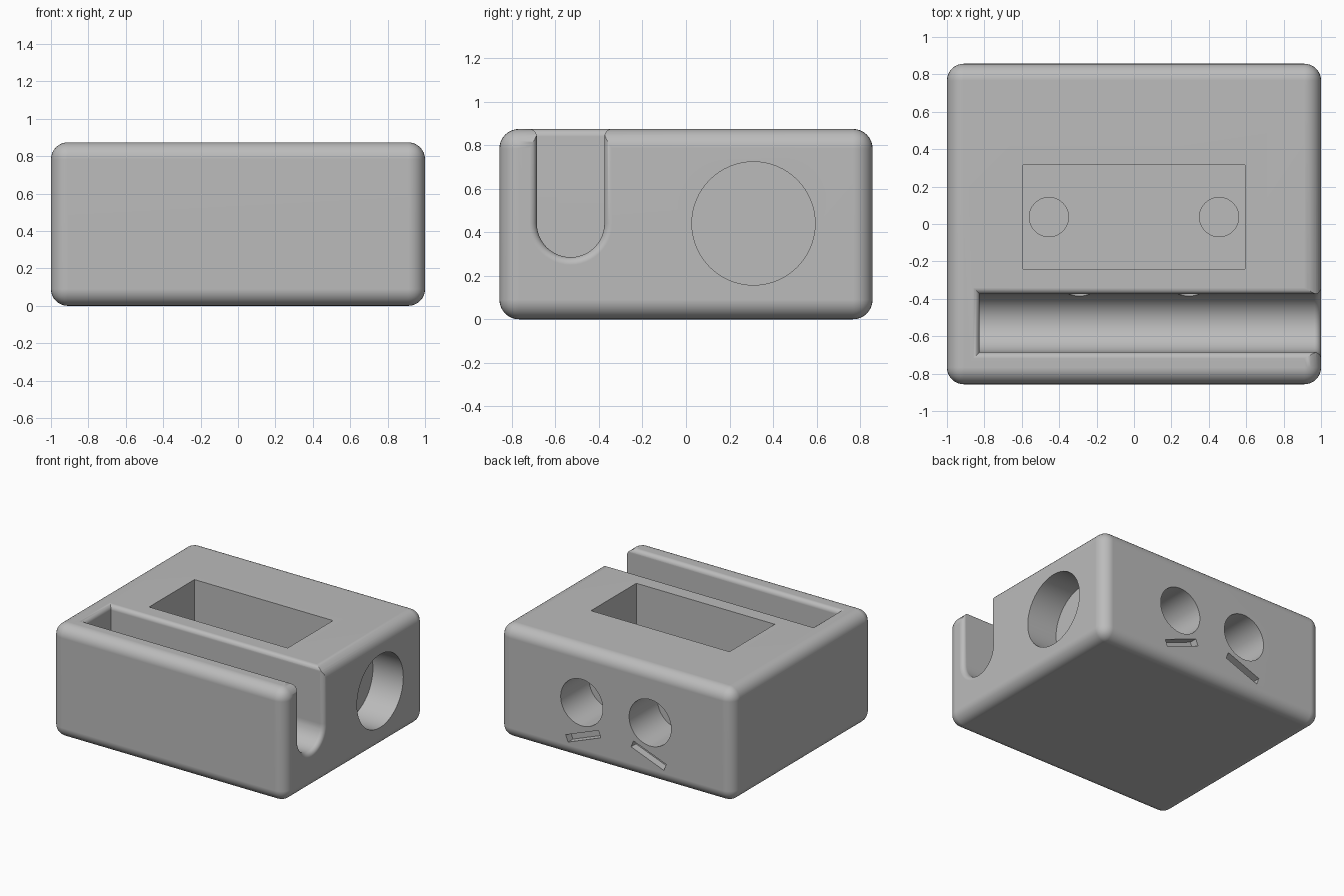
import bpy, bmesh, math
from mathutils import Matrix, Vector

if "Cube" in bpy.data.objects:
    bpy.data.objects.remove(bpy.data.objects["Cube"], do_unlink=True)

HEIGHT, HALF_Y, MID = 0.874, 0.857, 0.44

# Plain grey material
grey = bpy.data.materials.new("plain_grey")
grey.use_nodes = True
colour = (0.5, 0.5, 0.5, 1)
grey.diffuse_color = colour
grey.node_tree.nodes["Principled BSDF"].inputs["Base Color"].default_value = colour


def add_object(name, bm):
    bmesh.ops.recalc_face_normals(bm, faces=bm.faces)
    mesh = bpy.data.meshes.new(name)
    bm.to_mesh(mesh)
    bm.free()
    mesh.materials.append(grey)
    obj = bpy.data.objects.new(name, mesh)
    bpy.context.collection.objects.link(obj)
    return obj


def box(name, low, high, turn=None):
    low, high = Vector(low), Vector(high)
    bm = bmesh.new()
    bmesh.ops.create_cube(bm, size=1)
    matrix = Matrix.Translation((low + high) / 2) @ (turn or Matrix())
    bm.transform(matrix @ Matrix.Diagonal((high - low).to_4d()))
    return add_object(name, bm)


def rod(name, start, end, radius, sides=64):
    start, end = Vector(start), Vector(end)
    axis = end - start
    bm = bmesh.new()
    bmesh.ops.create_cone(bm, cap_ends=True, segments=sides, radius1=radius,
                          radius2=radius, depth=axis.length)
    turn = axis.to_track_quat('Z', 'Y').to_matrix().to_4x4()
    bm.transform(Matrix.Translation((start + end) / 2) @ turn)
    return add_object(name, bm)


def loft(name, sections):
    bm = bmesh.new()
    rings = [[bm.verts.new(p) for p in s] for s in sections]
    for a, b in zip(rings, rings[1:]):
        for i in range(len(a)):
            j = (i + 1) % len(a)
            bm.faces.new((a[i], a[j], b[j], b[i]))
    bm.faces.new(rings[0])
    bm.faces.new(rings[-1])
    return add_object(name, bm)


# Rounded main block
body = box("holder_body", (-1, -HALF_Y, 0), (1, HALF_Y, HEIGHT))
bpy.context.view_layer.objects.active = body
body.select_set(True)
rounding = body.modifiers.new("rounding", 'BEVEL')
rounding.width = 0.09
rounding.segments = 8
bpy.ops.object.modifier_apply(modifier="rounding")

cutters = []

# Round-bottomed slot, open at the top and at one end
SLOT_Y, SLOT_R, SLOT_END, RIM = -0.53, 0.155, -0.825, 0.035


def slot_section(x, grow):
    r = SLOT_R + grow
    arc = [(x, SLOT_Y - r * math.cos(math.pi * i / 24),
            MID - r * math.sin(math.pi * i / 24)) for i in range(25)]
    return [(x, SLOT_Y - r, 1)] + arc + [(x, SLOT_Y + r, 1)]


def rim_section(z, grow):
    r = SLOT_R + grow
    end = SLOT_END - grow
    return [(end, SLOT_Y - r, z), (1.1, SLOT_Y - r, z),
            (1.1, SLOT_Y + r, z), (end, SLOT_Y + r, z)]


steps = [(RIM * math.sin(t), RIM * (1 - math.cos(t)))
         for t in (math.pi / 2 * i / 6 for i in range(7))]
cutters.append(loft("slot_cut", [slot_section(SLOT_END, 0), slot_section(1.1, 0)]))
cutters.append(loft("slot_end_rim_cut",
                    [slot_section(1 - RIM + d, g) for d, g in steps]
                    + [slot_section(1.1, RIM)]))
cutters.append(loft("slot_top_rim_cut",
                    [rim_section(HEIGHT - RIM + d, g) for d, g in steps]
                    + [rim_section(1, RIM)]))

# Rectangular top pocket and round recess in the side
POCKET_Z, RECESS_Y = 0.52, 0.31
cutters.append(box("pocket_cut", (-0.593, -0.24, POCKET_Z), (0.593, 0.315, 1)))
cutters.append(rod("side_recess_cut", (0.74, RECESS_Y, MID), (1.1, RECESS_Y, MID), 0.283))

for s in (-1, 1):
    # Blind holes in the pocket floor
    x = s * 0.455
    cutters.append(rod("pocket_hole_cut", (x, 0.037, POCKET_Z - 0.08),
                       (x, 0.037, POCKET_Z + 0.1), 0.105))
    # Round recesses underneath, each with a small pry notch
    cutters.append(rod("base_recess_cut", (x, RECESS_Y, -0.1), (x, RECESS_Y, 0.265), 0.28))
    notch_y = RECESS_Y - 0.285
    cutters.append(rod("notch_cut", (x, notch_y, -0.1), (x, notch_y, 0.264), 0.035, 24))
    # Stepped bores running from the back into the slot
    x = s * 0.293
    cutters.append(rod("back_bore_cut", (x, 0.51, 0.45), (x, 1, 0.45), 0.18))
    cutters.append(rod("narrow_bore_cut", (x, SLOT_Y + 0.02, MID), (x, 0.6, MID), 0.055, 32))
    # Slanted grooves on the back
    cutters.append(box("groove_cut", (s * 0.28 - 0.15, HALF_Y - 0.06, 0.165),
                       (s * 0.28 + 0.15, HALF_Y + 0.06, 0.22),
                       Matrix.Rotation(s * math.radians(21), 4, 'Y')))

# Carve every cutter out of the block
for cutter in cutters:
    cutter.hide_render = True
    cut = body.modifiers.new("cut", 'BOOLEAN')
    cut.operation = 'DIFFERENCE'
    cut.solver = 'EXACT'
    cut.object = cutter
    bpy.ops.object.modifier_apply(modifier=cut.name)
    bpy.data.objects.remove(cutter, do_unlink=True)

# Smooth curves, crisp edges, flat faces kept flat
bpy.ops.object.shade_smooth_by_angle(angle=math.radians(30))
weights = body.modifiers.new("even_normals", 'WEIGHTED_NORMAL')
weights.keep_sharp = True
